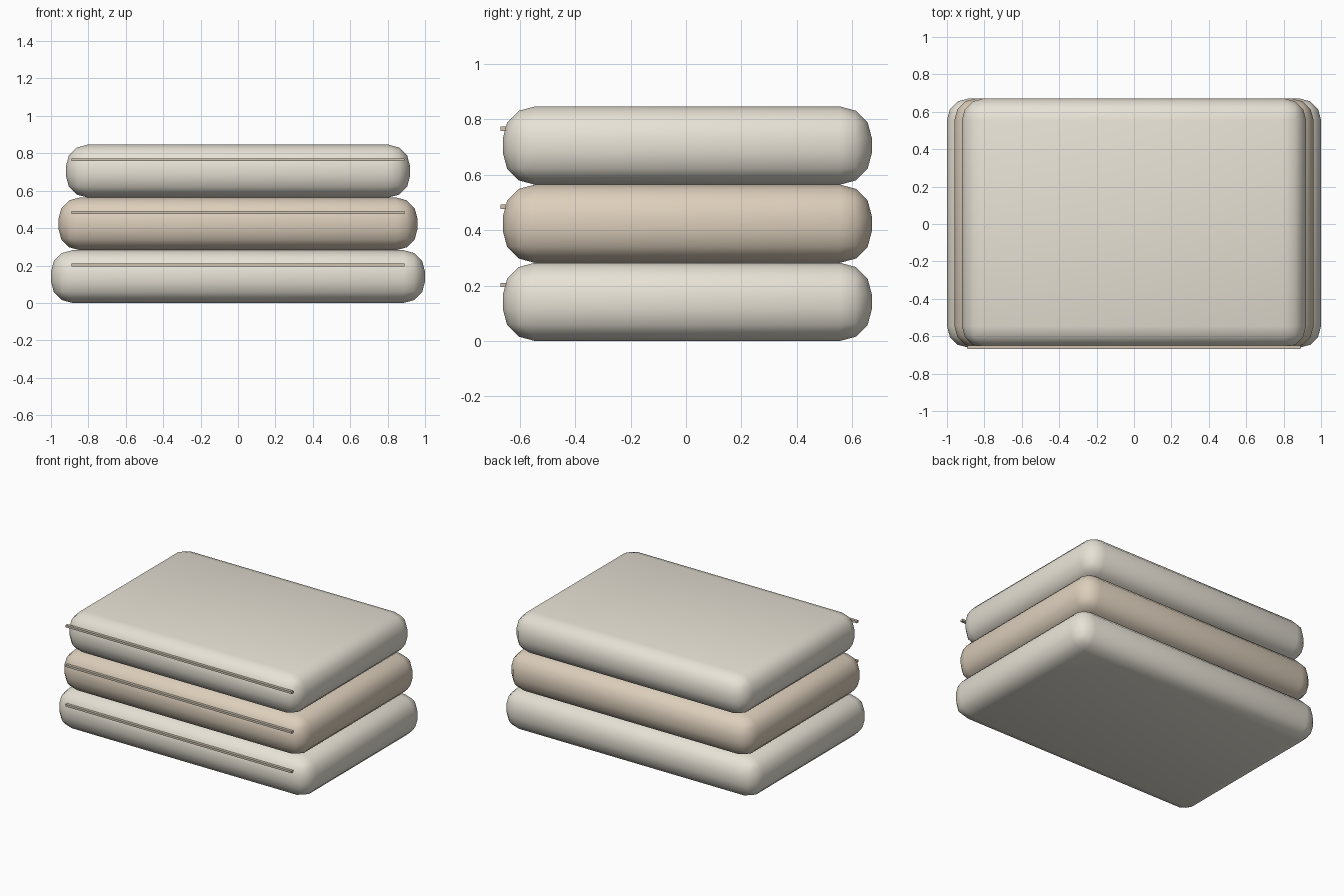
import bpy, math

if "Cube" in bpy.data.objects:
    bpy.data.objects.remove(bpy.data.objects["Cube"])


def material(name, rgb):
    m = bpy.data.materials.new(name)
    m.diffuse_color = (*rgb, 1)
    m.use_nodes = True
    m.node_tree.nodes["Principled BSDF"].inputs["Base Color"].default_value = m.diffuse_color
    return m


def block(name, size, centre, mat, radius=0):
    bpy.ops.mesh.primitive_cube_add(size=1, location=centre)
    ob = bpy.context.object
    ob.name = name
    ob.scale = size
    bpy.ops.object.transform_apply(location=False, rotation=False, scale=True)
    if radius:
        bev = ob.modifiers.new("rounding", 'BEVEL')
        bev.width = radius
        bev.segments = 3
        bpy.ops.object.modifier_apply(modifier=bev.name)
        bpy.ops.object.shade_smooth_by_angle(angle=math.radians(50))
    ob.data.materials.append(mat)
    return ob


cream = material("cream", (0.80, 0.76, 0.67))
tan = material("tan", (0.72, 0.62, 0.50))
seam = material("seam", (0.62, 0.55, 0.44))

# stack of folded towels, each slightly narrower than the one below
H = 0.282
for i, (half, mat) in enumerate([(1.0, cream), (0.96, tan), (0.92, cream)]):
    block(f"folded_towel_{i + 1}", (2 * half, 1.332, H),
          (0, 0.005, H * (i + 0.5)), mat, 0.115)
    # thin fold line along the front edge
    block(f"fold_line_{i + 1}", (1.78, 0.02, 0.015),
          (0, -0.659, H * i + 0.202), seam)
